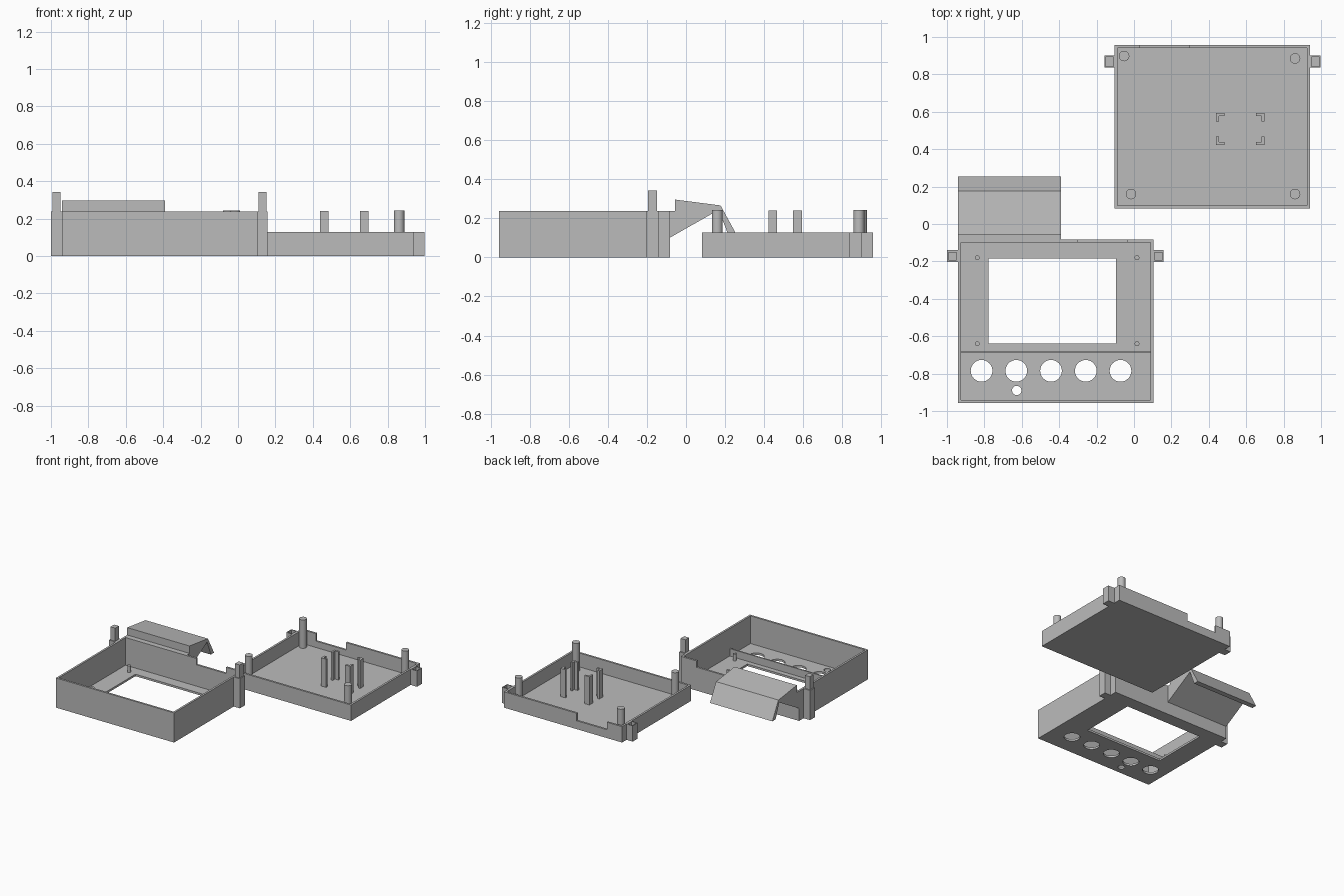
import bpy, bmesh, math

if "Cube" in bpy.data.objects:
    bpy.data.objects.remove(bpy.data.objects["Cube"])

grey = bpy.data.materials.new("plain grey")
grey.diffuse_color = (0.5, 0.5, 0.5, 1)
grey.use_nodes = True
grey.node_tree.nodes["Principled BSDF"].inputs["Base Color"].default_value = grey.diffuse_color
T = 0.016  # shell thickness


def finish(bm, name):
    bmesh.ops.recalc_face_normals(bm, faces=bm.faces)
    me = bpy.data.meshes.new(name)
    bm.to_mesh(me)
    bm.free()
    me.materials.append(grey)
    ob = bpy.data.objects.new(name, me)
    bpy.context.collection.objects.link(ob)
    return ob


def prism(name, pts, axis, a, b):
    """Extrude a 2D outline along x (points are y,z) or z (points are x,y)."""
    bm = bmesh.new()
    vs = [bm.verts.new((a, p, q) if axis == "x" else (p, q, a)) for p, q in pts]
    ext = bmesh.ops.extrude_face_region(bm, geom=[bm.faces.new(vs)])["geom"]
    move = (b - a, 0, 0) if axis == "x" else (0, 0, b - a)
    bmesh.ops.translate(bm, vec=move, verts=[v for v in ext if isinstance(v, bmesh.types.BMVert)])
    return finish(bm, name)


def box(name, x0, x1, y0, y1, z0, z1):
    return prism(name, [(x0, y0), (x1, y0), (x1, y1), (x0, y1)], "z", z0, z1)


def cyl(name, x, y, r, z0, z1, n=32):
    ring = [(x + r * math.cos(2 * math.pi * i / n), y + r * math.sin(2 * math.pi * i / n)) for i in range(n)]
    ob = prism(name, ring, "z", z0, z1)
    smooth(ob)
    return ob


def smooth(ob):
    bpy.ops.object.select_all(action="DESELECT")
    ob.select_set(True)
    bpy.context.view_layer.objects.active = ob
    bpy.ops.object.shade_smooth_by_angle(angle=math.radians(30))


def cut(ob, cutters):
    for c in cutters:
        bpy.context.view_layer.objects.active = ob
        m = ob.modifiers.new("cut", "BOOLEAN")
        m.operation, m.solver, m.object = "DIFFERENCE", "EXACT", c
        bpy.ops.object.modifier_apply(modifier=m.name)
        bpy.data.objects.remove(c)


def tray(name, x0, x1, y0, y1, h):
    ob = box(name, x0, x1, y0, y1, 0, h)
    cut(ob, [box("cavity", x0 + T, x1 - T, y0 + T, y1 - T, T, h + 0.1)])
    return ob


# Front case: open shell with a display window, knob holes and a rear notch
H = 0.237
case = tray("front_case", -0.942, 0.104, -0.957, -0.083, H)
holes = [box("window", -0.778, -0.095, -0.639, -0.185, -0.1, 0.1),
         box("notch", -0.30, -0.037, -0.12, -0.05, H - 0.05, H + 0.1),
         cyl("small_hole", -0.627, -0.89, 0.025, -0.1, 0.1)]
holes += [cyl("knob_hole", -0.815 + 0.1857 * i, -0.785, 0.058, -0.1, 0.1) for i in range(5)]
cut(case, holes)
smooth(case)

# Rib and screen pins inside the front case
box("divider_rib", -0.928, 0.09, -0.69, -0.679, T - 0.004, 0.075)
for x in (-0.838, 0.016):
    for y in (-0.18, -0.64):
        cyl("screen_pin", x, y, 0.013, T - 0.004, 0.07, 16)

# Side lugs with upright pegs
for x0, x1 in ((-1.0, -0.942), (0.104, 0.158)):
    box("side_lug", x0, x1, -0.203, -0.14, 0, H)
    m = (x0 + x1) / 2
    box("lug_peg", m - 0.021, m + 0.021, -0.195, -0.149, H - 0.004, 0.342)

# Sloping hood on the rear wall
prism("rear_hood", [(-0.084, 0.10), (0.167, 0.243), (0.213, 0.125), (0.254, 0.125),
                    (0.177, 0.266), (-0.056, 0.296), (-0.056, H), (-0.084, H)], "x", -0.942, -0.39)

# Back cover: shallower shell with a rear notch
HB = 0.127
cover = tray("back_cover", -0.104, 0.942, 0.083, 0.957, HB)
cut(cover, [box("notch", 0.03, 0.297, 0.92, 1.0, HB - 0.06, HB + 0.1)])

# Sockets on the cover sides that receive the pegs
for x0, x1 in ((-0.158, -0.104), (0.942, 0.998)):
    socket = box("side_socket", x0, x1, 0.837, 0.9, 0, HB)
    cut(socket, [box("socket_hole", x0 + 0.006, x1 - 0.006, 0.843, 0.894, T, 0.3)])

# Round corner posts
for x, y in ((-0.053, 0.898), (0.861, 0.885), (-0.016, 0.16), (0.861, 0.16)):
    cyl("corner_post", x, y, 0.028, T - 0.004, 0.243)

# Four angle brackets that hold a small board
for x, sx in ((0.439, 1), (0.697, -1)):
    for y, sy in ((0.422, 1), (0.593, -1)):
        ell = [(0, 0), (0.045, 0), (0.045, T), (T, T), (T, 0.045), (0, 0.045)]
        prism("board_bracket", [(x + sx * a, y + sy * b) for a, b in ell], "z", T - 0.004, 0.241)
